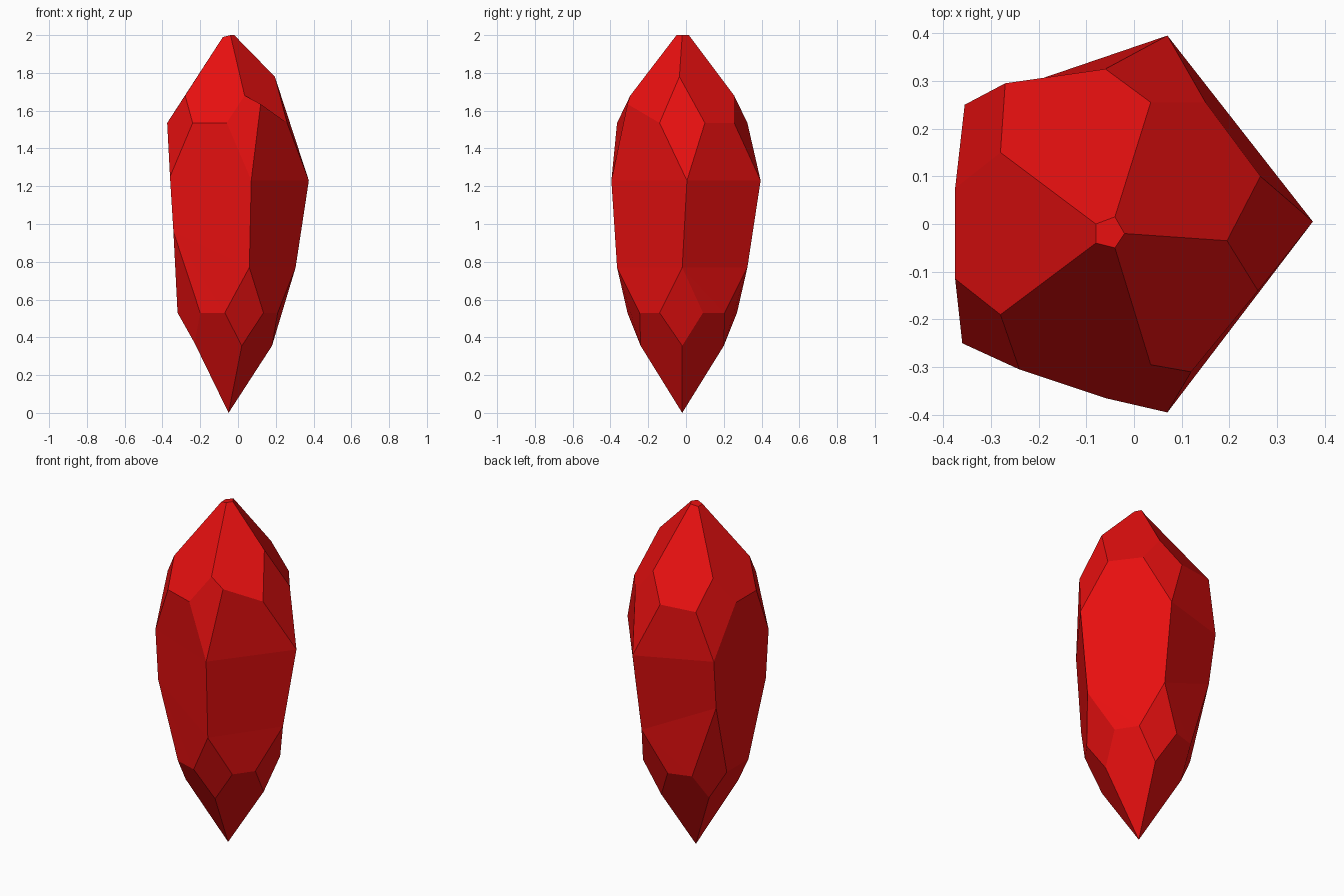
import bpy
import bmesh

cube = bpy.data.objects.get("Cube")
if cube:
    bpy.data.objects.remove(cube, do_unlink=True)

# Ruby red material
red = bpy.data.materials.new("ruby_red")
red.use_nodes = True
colour = (0.8, 0.005, 0.005, 1.0)
red.diffuse_color = colour
red.node_tree.nodes["Principled BSDF"].inputs["Base Color"].default_value = colour

bm = bmesh.new()


def ring(points, z):
    """Five vertices, one per corner, anticlockwise from the +x corner; z may be a list."""
    heights = z if isinstance(z, list) else [z] * len(points)
    return [bm.verts.new((x, y, h)) for (x, y), h in zip(points, heights)]


def mirrored(first, second, third, z):
    """Five vertices from three, reflected across the lower axis of the crystal."""
    axis = -0.02
    offsets = [first, second, third, (third[0], -third[1]), (second[0], -second[1])]
    return ring([(x, axis + y) for x, y in offsets], z)


# Upper half: cap, ridge points, two shoulder points per corner, widest corners
cap = ring([(-.02, -.02), (-.04, .015), (-.08, 0), (-.08, -.04), (-.04, -.05)],
           [2, 2, 1.99, 1.99, 2])
ridge = ring([(.195, -.035), (.035, .255), (-.28, .15), (-.28, -.19), (.035, -.295)],
             [1.78, 1.68, 1.68, 1.68, 1.68])
shoulder_a = ring([(.26, -.14), (.15, .255), (-.27, .295), (-.375, -.115), (-.06, -.365)], 1.535)
shoulder_b = ring([(.265, .1), (-.06, .325), (-.375, .075), (-.24, -.305), (.12, -.31)],
                  [1.535, 1.535, 1.535, 1.535, 1.635])
upper = ring([(.375, .005), (.07, .395), (-.355, .25), (-.36, -.25), (.07, -.395)],
             [1.23, 1.23, 1.25, 1.25, 1.23])

# Lower half: corners, two foot points per corner, lower ridge points, tip
lower = mirrored((.305, 0), (.06, .345), (-.342, .23), [.77, .77, .96, .96, .77])
foot_z = .53
foot_a = ring([(.21, -.14), (.135, .205), (-.2, .23), (-.32, -.12), (-.07, -.31)], foot_z)
foot_b = ring([(.21, .09), (-.07, .27), (-.32, .08), (-.2, -.27), (.135, -.245)], foot_z)
keel = mirrored((.18, 0), (.02, .22), (-.23, .135), [.355, .355, .37, .37, .355])
tip = bm.verts.new((-.05, -.02, 0))

# Facets, repeated round the five corners
bm.faces.new(cap)
for i in range(len(cap)):
    j = (i + 1) % len(cap)
    facets = [
        # Large crown facet
        (cap[i], ridge[i], shoulder_b[i], shoulder_a[j], ridge[j], cap[j]),
        # Kite above the corner
        (ridge[i], shoulder_a[i], upper[i], shoulder_b[i]),
        # Long side, folded at the widest corners
        (shoulder_b[i], upper[i], upper[j], shoulder_a[j]),
        (upper[i], lower[i], lower[j], upper[j]),
        (lower[i], foot_b[i], foot_a[j]),
        (lower[i], foot_a[j], lower[j]),
        # Kite below the corner
        (lower[i], foot_a[i], keel[i], foot_b[i]),
        # Pointed base facet
        (foot_b[i], keel[i], tip, keel[j], foot_a[j]),
    ]
    for facet in facets:
        bm.faces.new(facet)

bmesh.ops.recalc_face_normals(bm, faces=bm.faces[:])

# Crystal object with flat facets
mesh = bpy.data.meshes.new("crystal")
bm.to_mesh(mesh)
bm.free()
mesh.materials.append(red)
crystal = bpy.data.objects.new("crystal", mesh)
bpy.context.scene.collection.objects.link(crystal)
